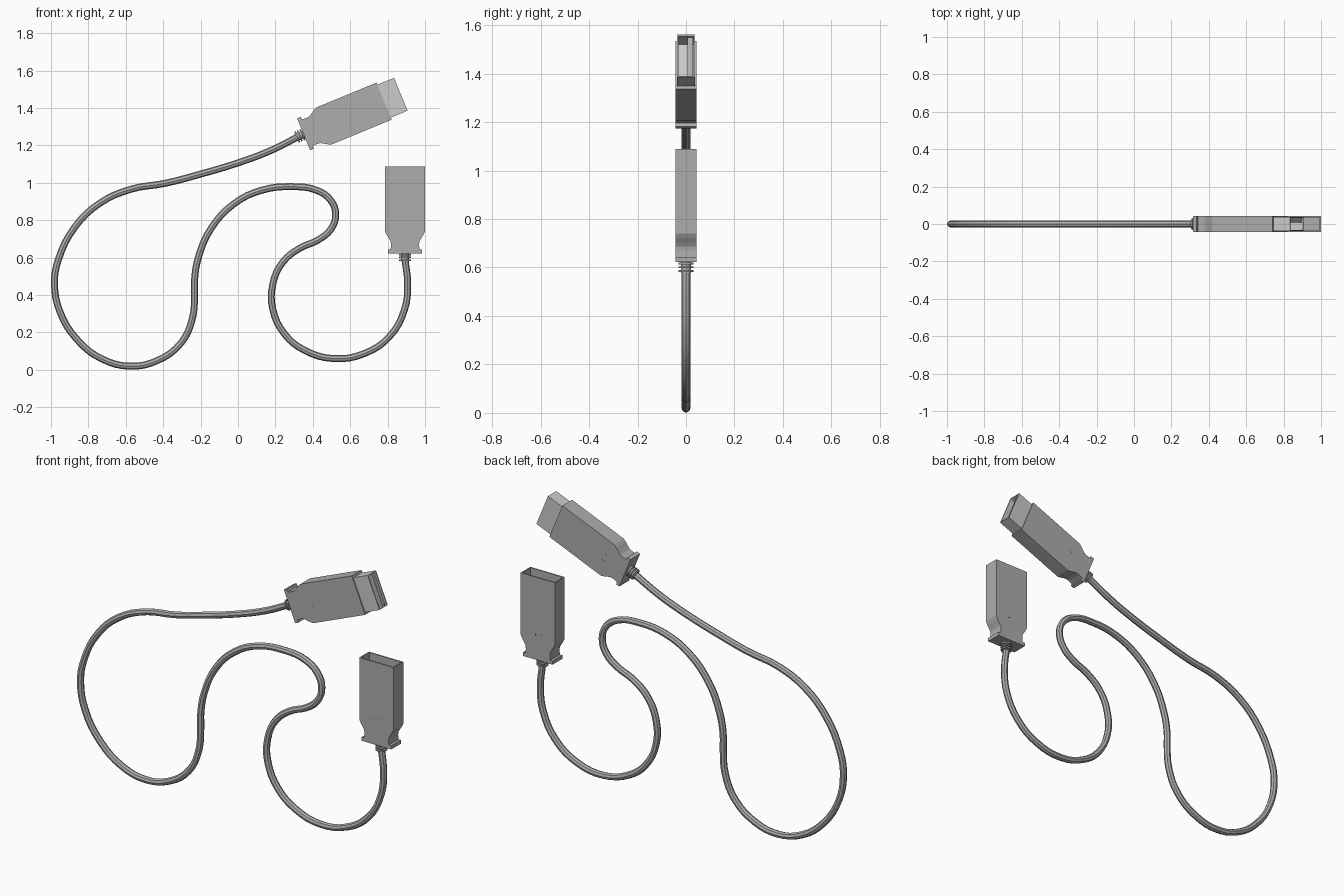
import bpy, bmesh, math
from mathutils import Matrix, Vector

if "Cube" in bpy.data.objects:
    bpy.data.objects.remove(bpy.data.objects["Cube"])


def material(name, v):
    m = bpy.data.materials.new(name)
    m.diffuse_color = (v, v, v, 1)
    m.use_nodes = True
    m.node_tree.nodes["Principled BSDF"].inputs["Base Color"].default_value = m.diffuse_color
    return m


PLASTIC = material("grey_plastic", 0.42)
METAL = material("light_metal", 0.75)


def add_mesh(name, bm, frame, mat):
    bmesh.ops.recalc_face_normals(bm, faces=bm.faces)
    me = bpy.data.meshes.new(name)
    bm.to_mesh(me)
    bm.free()
    me.materials.append(mat)
    ob = bpy.data.objects.new(name, me)
    ob.matrix_world = frame
    bpy.context.collection.objects.link(ob)
    return ob


def prism(profile, half_y):
    """Closed outline in local x/z, extruded across y."""
    bm = bmesh.new()
    face = bm.faces.new([bm.verts.new((x, -half_y, z)) for x, z in profile])
    geo = bmesh.ops.extrude_face_region(bm, geom=[face])["geom"]
    bmesh.ops.translate(bm, vec=(0, 2 * half_y, 0),
                        verts=[g for g in geo if isinstance(g, bmesh.types.BMVert)])
    bmesh.ops.recalc_face_normals(bm, faces=bm.faces)
    return bm


def hollow_end(bm, wall, depth):
    """Sink an open socket into the face at the local +z end."""
    top = max(bm.faces, key=lambda f: f.calc_center_median().z)
    bmesh.ops.inset_region(bm, faces=[top], thickness=wall, use_even_offset=True)
    geo = bmesh.ops.extrude_face_region(bm, geom=[top])["geom"]
    bmesh.ops.translate(bm, vec=(0, 0, -depth),
                        verts=[g for g in geo if isinstance(g, bmesh.types.BMVert)])
    if top.is_valid:
        bmesh.ops.delete(bm, geom=[top], context='FACES_ONLY')


def box(name, centre, size, frame, mat):
    bm = bmesh.new()
    bmesh.ops.create_cube(bm, size=1, matrix=Matrix.Translation(centre)
                          @ Matrix.Diagonal((*size, 1)))
    add_mesh(name, bm, frame, mat)


# half outline of the grip: flange, neck, shoulder, straight body
HALF = [(0.092, 0), (0.092, 0.021), (0.077, 0.021), (0.075, 0.045), (0.077, 0.064),
        (0.086, 0.080), (0.098, 0.098), (0.107, 0.117), (0.107, 0.465)]
OUTLINE = HALF + [(-x, z) for x, z in reversed(HALF)]
HALF_Y = 0.043


def connector(prefix, frame, socket):
    # grip body
    bm = prism(OUTLINE, HALF_Y)
    if socket:
        hollow_end(bm, 0.007, 0.25)
    add_mesh(prefix + "_grip", bm, frame, PLASTIC)
    # small studs on both broad faces
    for side in (-1, 1):
        for u in (-0.018, 0.018):
            box(prefix + "_stud", Vector((u, side * HALF_Y, 0.142)),
                (0.01, 0.002, 0.01), frame, PLASTIC)
    # ribbed strain relief
    bm = bmesh.new()
    for z, r, h in [(-0.022, 0.021, 0.046), (-0.007, 0.031, 0.008),
                    (-0.022, 0.031, 0.008), (-0.037, 0.031, 0.008)]:
        bmesh.ops.create_cone(bm, cap_ends=True, segments=16, radius1=r, radius2=r,
                              depth=h, matrix=Matrix.Translation((0, 0, z)))
    ob = add_mesh(prefix + "_strain_relief", bm, frame, PLASTIC)
    for o in bpy.context.selected_objects:
        o.select_set(False)
    ob.select_set(True)
    bpy.context.view_layer.objects.active = ob
    bpy.ops.object.shade_smooth_by_angle()


socket_frame = Matrix.Translation((0.893, 0, 0.623))
plug_frame = Matrix.Translation((0.351, 0, 1.259)) @ Matrix.Rotation(math.radians(67.6), 4, 'Y')
connector("socket", socket_frame, True)
connector("plug", plug_frame, False)

# metal sleeve and contact tongue of the plug
w, z0, z1 = 0.095, 0.455, 0.562
bm = prism([(-w, z0), (w, z0), (w, z1), (-w, z1)], 0.037)
hollow_end(bm, 0.006, 0.094)
add_mesh("plug_sleeve", bm, plug_frame, METAL)
box("plug_tongue", Vector((0, 0.018, 0.508)), (0.174, 0.022, 0.09), plug_frame, PLASTIC)

# cable centre line (x, z), plug to socket
PATH = [(0.33, 1.25), (0.17, 1.17), (-0.007, 1.104), (-0.205, 1.045), (-0.39, 0.997),
        (-0.574, 0.965), (-0.74, 0.89), (-0.873, 0.762), (-0.96, 0.59), (-0.981, 0.468),
        (-0.953, 0.313), (-0.857, 0.158), (-0.723, 0.056), (-0.574, 0.0195),
        (-0.43, 0.05), (-0.306, 0.142), (-0.245, 0.27), (-0.232, 0.41), (-0.232, 0.484),
        (-0.21, 0.607), (-0.14, 0.762), (-0.018, 0.89), (0.127, 0.96), (0.287, 0.979),
        (0.42, 0.96), (0.496, 0.906), (0.522, 0.83), (0.496, 0.751), (0.426, 0.693),
        (0.33, 0.65), (0.239, 0.575), (0.186, 0.457), (0.186, 0.324), (0.25, 0.19),
        (0.357, 0.104), (0.512, 0.06), (0.678, 0.088), (0.811, 0.179), (0.891, 0.324),
        (0.907, 0.457), (0.893, 0.59)]
curve = bpy.data.curves.new("cable", 'CURVE')
curve.dimensions = '3D'
curve.bevel_depth = 0.0185
curve.bevel_resolution = 2
curve.resolution_u = 4
curve.use_fill_caps = True
spline = curve.splines.new('BEZIER')
spline.bezier_points.add(len(PATH) - 1)
for p, (x, z) in zip(spline.bezier_points, PATH):
    p.co = (x, 0, z)
    p.handle_left_type = p.handle_right_type = 'AUTO'
cable = bpy.data.objects.new("cable", curve)
bpy.context.collection.objects.link(cable)
curve.materials.append(PLASTIC)
bpy.ops.object.select_all(action='DESELECT')
cable.select_set(True)
bpy.context.view_layer.objects.active = cable
bpy.ops.object.convert(target='MESH')
bpy.ops.object.shade_smooth_by_angle()
